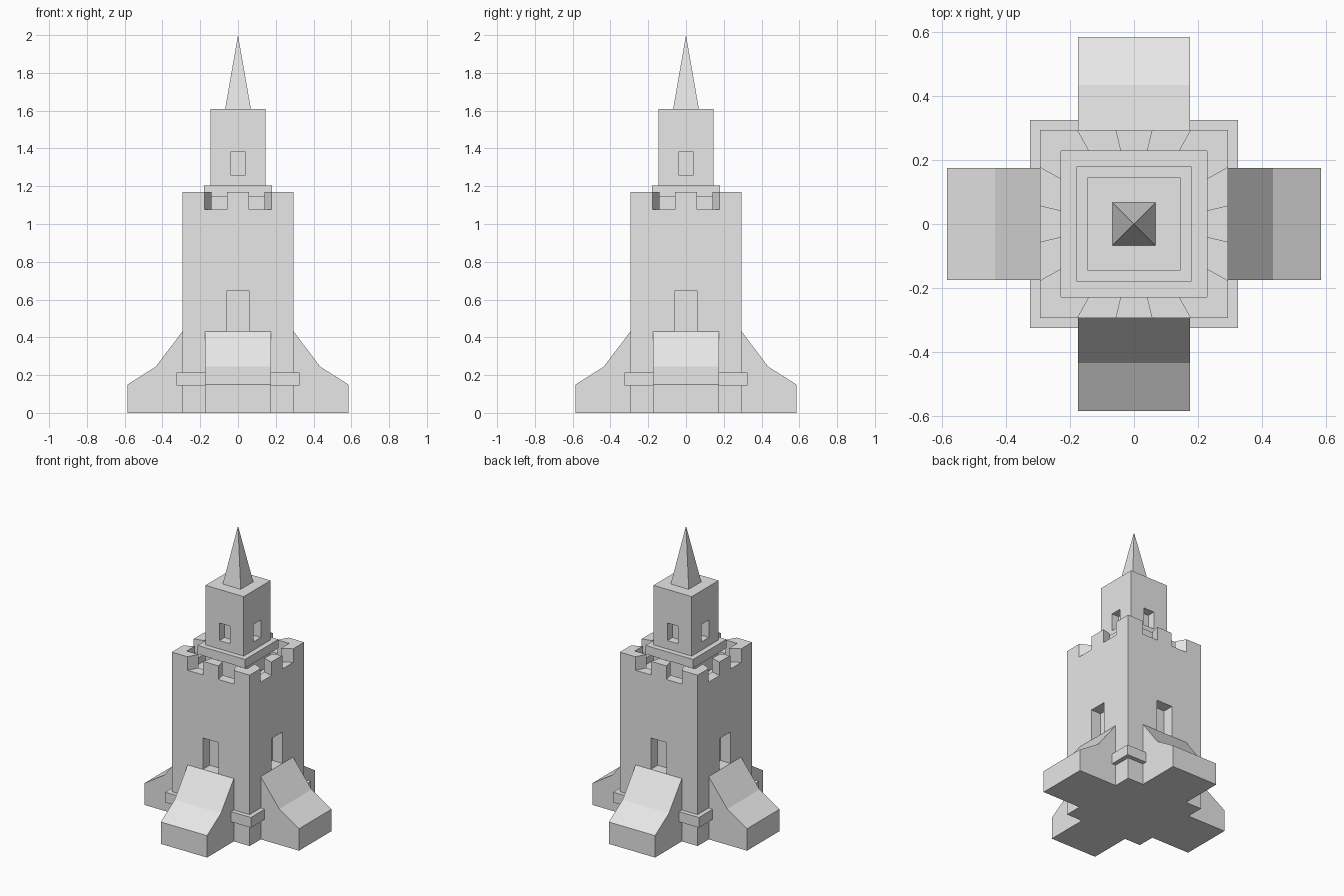
import bpy, bmesh, math
from mathutils import Matrix

if "Cube" in bpy.data.objects:
    bpy.data.objects.remove(bpy.data.objects["Cube"])

stone = bpy.data.materials.new("grey stone")
stone.diffuse_color = (0.8, 0.8, 0.8, 1)
stone.use_nodes = True
stone.node_tree.nodes["Principled BSDF"].inputs["Base Color"].default_value = stone.diffuse_color


def prism(bm, low, high):
    """Closed solid between two matching rings of points."""
    a = [bm.verts.new(p) for p in low]
    b = [bm.verts.new(p) for p in high]
    n = len(a)
    bm.faces.new(a[::-1])
    bm.faces.new(b)
    for i in range(n):
        bm.faces.new((a[i], a[(i + 1) % n], b[(i + 1) % n], b[i]))


def upright(bm, outline, z0, z1):
    prism(bm, [(x, y, z0) for x, y in outline], [(x, y, z1) for x, y in outline])


def square(h):
    return [(-h, -h), (h, -h), (h, h), (-h, h)]


def four_sides(bm):
    """Repeat the front-facing geometry on all four sides."""
    geom = bm.verts[:] + bm.edges[:] + bm.faces[:]
    for k in (1, 2, 3):
        new = bmesh.ops.duplicate(bm, geom=geom)["geom"]
        verts = [v for v in new if isinstance(v, bmesh.types.BMVert)]
        bmesh.ops.rotate(bm, verts=verts, cent=(0, 0, 0),
                         matrix=Matrix.Rotation(k * math.pi / 2, 3, 'Z'))


def finish(bm, name):
    bmesh.ops.recalc_face_normals(bm, faces=bm.faces[:])
    mesh = bpy.data.meshes.new(name)
    bm.to_mesh(mesh)
    bm.free()
    mesh.materials.append(stone)
    ob = bpy.data.objects.new(name, mesh)
    bpy.context.collection.objects.link(ob)
    return ob


def block(name, half, z0, z1):
    bm = bmesh.new()
    upright(bm, square(half), z0, z1)
    return finish(bm, name)


def cut(ob, cutter):
    cutter.hide_render = True
    mod = ob.modifiers.new("cut", 'BOOLEAN')
    mod.operation, mod.solver, mod.object = 'DIFFERENCE', 'EXACT', cutter
    bpy.context.view_layer.objects.active = ob
    bpy.ops.object.modifier_apply(modifier=mod.name)
    bpy.data.objects.remove(cutter)


def window_cutter(half_w, wall, depth, z0, z1):
    bm = bmesh.new()
    upright(bm, [(-half_w, -wall - 0.05), (half_w, -wall - 0.05),
                 (half_w, -wall + depth), (-half_w, -wall + depth)], z0, z1)
    four_sides(bm)
    return finish(bm, "window_cutter")


# Main tower with sunken roof, splayed crenels and niches
body = block("main_tower", 0.295, 0, 1.17)
cut(body, block("roof_cutter", 0.228, 1.03, 1.3))
bm = bmesh.new()
for s in (-1, 1):
    ring = [(s * 0.064, -0.32), (s * 0.191, -0.32), (s * 0.1245, -0.2), (s * 0.035, -0.2)]
    upright(bm, ring, 1.077, 1.3)
four_sides(bm)
cut(body, finish(bm, "crenel_cutter"))
cut(body, window_cutter(0.06, 0.295, 0.075, 0.43, 0.645))

# Base band showing at the corners
block("base_band", 0.325, 0.145, 0.215)

# Sloped buttresses
profile = [(-0.295, 0), (-0.585, 0), (-0.585, 0.15), (-0.435, 0.245), (-0.295, 0.43)]
bm = bmesh.new()
prism(bm, [(-0.175, y, z) for y, z in profile], [(0.175, y, z) for y, z in profile])
four_sides(bm)
finish(bm, "buttresses")

# Upper tower, its ledge and windows
upper = block("upper_tower", 0.145, 1.03, 1.61)
cut(upper, window_cutter(0.04, 0.145, 0.055, 1.26, 1.38))
block("ledge", 0.18, 1.143, 1.203)

# Spire
bpy.ops.mesh.primitive_cone_add(vertices=4, radius1=0.068 * math.sqrt(2), radius2=0,
                                depth=0.39, location=(0, 0, 1.805))
spire = bpy.context.object
spire.name = "spire"
spire.data.transform(Matrix.Rotation(math.pi / 4, 4, 'Z'))
spire.data.materials.append(stone)
